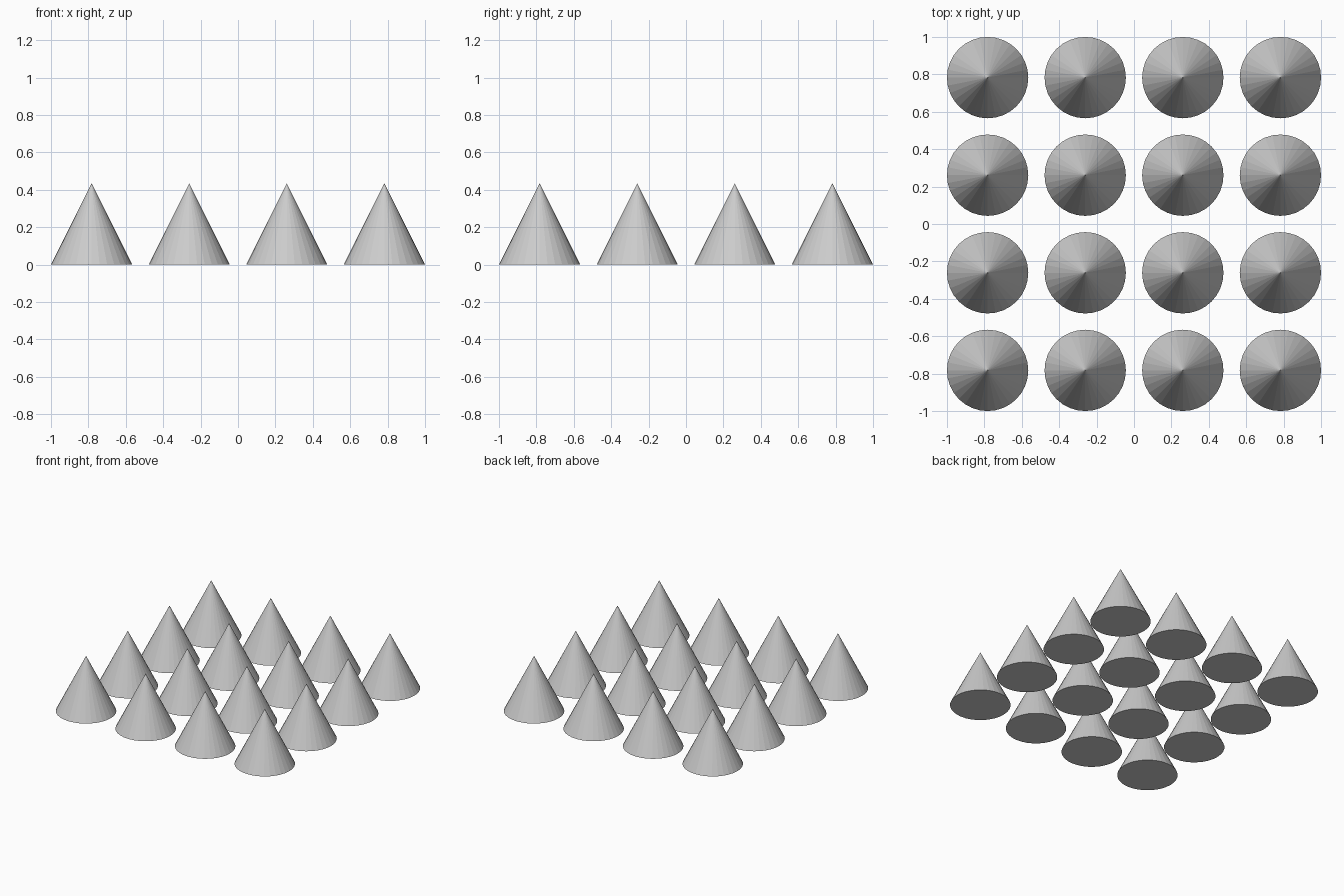
import bpy

if "Cube" in bpy.data.objects:
    bpy.data.objects.remove(bpy.data.objects["Cube"])

SIZE = 2 / 4.6          # cone diameter and height
PITCH = 1.2 * SIZE      # spacing between cone centres
COUNT = 4


def add_cone(name, x, y):
    bpy.ops.mesh.primitive_cone_add(
        vertices=32, radius1=SIZE / 2, radius2=0, depth=SIZE,
        location=(x, y, SIZE / 2))
    bpy.context.object.name = name


# Four by four grid of cones standing on the ground
for row in range(COUNT):
    for col in range(COUNT):
        x = (col - (COUNT - 1) / 2) * PITCH
        y = (row - (COUNT - 1) / 2) * PITCH
        add_cone(f"cone_row{row + 1}_col{col + 1}", x, y)
